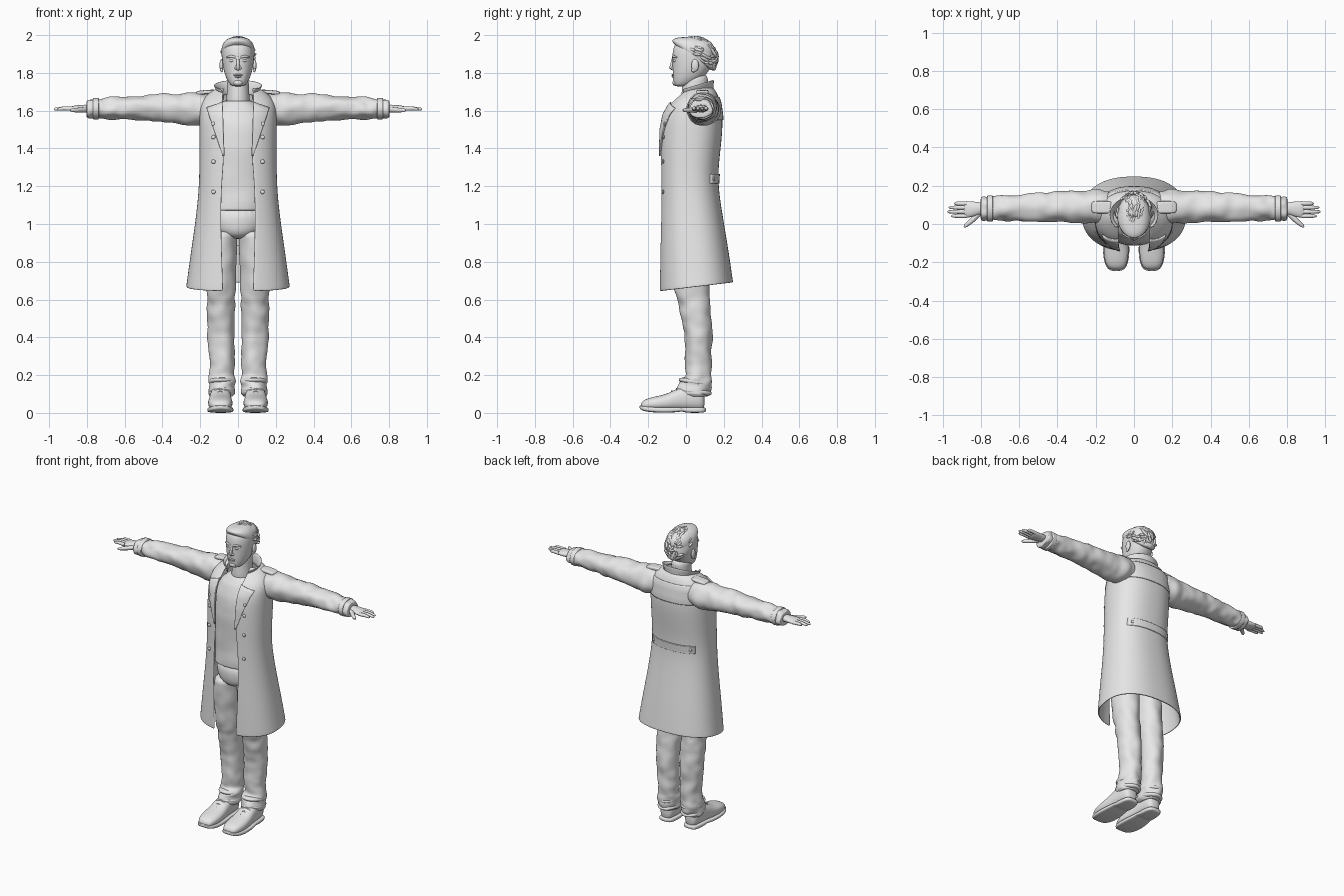
import bpy, bmesh, math, random
from mathutils import Vector, Matrix, noise

if "Cube" in bpy.data.objects:
    bpy.data.objects.remove(bpy.data.objects["Cube"])
random.seed(4)

grey = bpy.data.materials.new("light grey")
grey.use_nodes = True
grey.diffuse_color = (0.8, 0.8, 0.8, 1)
grey.node_tree.nodes["Principled BSDF"].inputs["Base Color"].default_value = grey.diffuse_color
ROUND = 0.85  # squareness of the coat's cross-section


def finish(name, data, mirror=False, shell=0, sub=0):
    """Make an object and give it material and modifiers."""
    ob = bpy.data.objects.new(name, data)
    bpy.context.collection.objects.link(ob)
    data.materials.append(grey)
    if mirror:
        ob.modifiers.new("mirror", "MIRROR")
    if shell:
        mod = ob.modifiers.new("shell", "SOLIDIFY")
        mod.thickness, mod.offset = shell, 0
    if sub:
        mod = ob.modifiers.new("smooth", "SUBSURF")
        mod.levels = mod.render_levels = sub
    return ob


def from_bmesh(name, bm, smooth=True, **kw):
    bmesh.ops.recalc_face_normals(bm, faces=bm.faces)
    for f in bm.faces:
        f.smooth = smooth
    me = bpy.data.meshes.new(name)
    bm.to_mesh(me)
    bm.free()
    return finish(name, me, **kw)


def loft(name, axis, sections, power=1, n=24, fold=0, sub=2, **kw):
    """Sections: position on axis, two extents, then optional front gap and tilt."""
    rows = [tuple(s) + (0,) * (7 - len(s)) for s in sections]
    if fold:  # denser rows to carry cloth folds
        rows = [tuple(p + (q - p) * k / 4 for p, q in zip(a, b))
                for a, b in zip(rows, rows[1:]) for k in range(4)] + [rows[-1]]
        sub = 1
    bm, rings = bmesh.new(), []
    is_open = rows[0][5] > 0
    for t, u0, u1, v0, v1, gap, tilt in rows:
        cu, cv, ru, rv = (u0 + u1) / 2, (v0 + v1) / 2, (u1 - u0) / 2, (v1 - v0) / 2
        start = math.asin((gap / ru) ** (1 / power)) if is_open else 0
        ring = []
        for i in range(n):
            a = start + (2 * math.pi - 2 * start) * i / (n - 1 if is_open else n)
            s, c = math.sin(a), math.cos(a)
            u = math.copysign(abs(s) ** power, s)
            v = -math.copysign(abs(c) ** power, c)
            if fold:
                d = noise.noise(Vector((u * 1.3, v * 1.3, t * 22))) * fold
                u, v = u * (1 + d / ru), v * (1 + d / rv)
            u, v = cu + ru * u, cv + rv * v
            w = t + tilt * (v - cv)
            co = {"x": (w, u, v), "y": (u, w, v), "z": (u, v, w)}[axis]
            ring.append(bm.verts.new(co))
        rings.append(ring)
    for a, b in zip(rings, rings[1:]):
        for i in range(n - 1 if is_open else n):
            j = (i + 1) % n
            bm.faces.new((a[i], a[j], b[j], b[i]))
    if not is_open:
        bm.faces.new(rings[0])
        bm.faces.new(rings[-1])
    return from_bmesh(name, bm, sub=sub, **kw)


def sym(*rows):
    """Sections symmetric in x: z, half width, front, back, gap, tilt."""
    return [(r[0], -r[1], r[1]) + tuple(r[2:]) for r in rows]


def rod(name, points, radii, mirror=True):
    cu = bpy.data.curves.new(name, "CURVE")
    cu.dimensions, cu.bevel_depth, cu.bevel_resolution, cu.use_fill_caps = "3D", 1, 3, True
    sp = cu.splines.new("POLY")
    sp.points.add(len(points) - 1)
    sp.use_smooth = True
    for p, co, r in zip(sp.points, points, radii):
        p.co, p.radius = (*co, 1), r
    return finish(name, cu, mirror)


def ball(name, centre, size, mirror=True):
    bm = bmesh.new()
    bmesh.ops.create_uvsphere(bm, u_segments=16, v_segments=10, radius=1,
                              matrix=Matrix.Translation(centre) @ Matrix.Diagonal((*size, 1)))
    return from_bmesh(name, bm, mirror=mirror)


# Long open coat
COAT = sym((.667, .27, -.14, .245, .078, .12), (.68, .268, -.14, .243, .078, .11),
           (.85, .245, -.14, .222, .085), (1.05, .215, -.137, .188, .09),
           (1.22, .2, -.135, .162, .085), (1.35, .2, -.137, .172, .072),
           (1.5, .2, -.135, .19, .075), (1.58, .2, -.12, .187, .08),
           (1.64, .195, -.085, .178, .08), (1.69, .155, -.025, .162, .08),
           (1.72, .1, 0, .14, .075))
loft("coat", "z", COAT, power=ROUND, n=40, shell=.01)


def coat_y(x, z, side=-1):
    """Depth of the coat surface, front (-1) or back (+1)."""
    for a, b in zip(COAT, COAT[1:]):
        if z <= b[0]:
            break
    k = (z - a[0]) / (b[0] - a[0])
    hw, y0, y1 = (a[i] + (b[i] - a[i]) * k for i in (2, 3, 4))
    s = min(1, abs(x) / hw) ** (1 / ROUND)
    return (y0 + y1) / 2 + side * (y1 - y0) / 2 * math.sqrt(1 - s * s) ** ROUND


def patch(name, corners, side=-1, lift=.009, n=14, mirror=False):
    """Cloth panel laid on the coat inside four (x, z) corners."""
    a, b, c, d = (Vector(p) for p in corners)
    bm, grid = bmesh.new(), []
    for i in range(n + 1):
        lo, hi = a.lerp(b, i / n), d.lerp(c, i / n)
        grid.append([lo.lerp(hi, j / n) for j in range(n + 1)])
    vs = [[bm.verts.new((p.x, coat_y(p.x, p.y, side) + side * lift, p.y)) for p in r] for r in grid]
    for i in range(n):
        for j in range(n):
            bm.faces.new((vs[i][j], vs[i + 1][j], vs[i + 1][j + 1], vs[i][j + 1]))
    return from_bmesh(name, bm, mirror=mirror, shell=.008)


def button(name, x, z, side=-1, mirror=True):
    y = coat_y(x, z, side) + side * .012
    ball(name, (x, y, z), (.011, .006, .011), mirror)


patch("lapel", [(.072, 1.36), (.08, 1.36), (.165, 1.615), (.082, 1.645)], mirror=True)
patch("back_yoke", [(-.185, 1.55), (.185, 1.55), (.15, 1.67), (-.15, 1.67)], 1, .006)
patch("back_belt", [(-.16, 1.215), (.16, 1.215), (.16, 1.265), (-.16, 1.265)], 1, .01)
button("belt_button", .135, 1.24, 1)
for z in (1.53, 1.46, 1.33, 1.17):
    button("coat_button", .13, z)
rod("coat_pocket", [(x, coat_y(x, z), z) for x, z in ((.176, 1.23), (.195, 1.165), (.207, 1.1))],
    (.005, .006, .005))
loft("collar", "z", sym((1.665, .098, -.035, .14, .075, .25), (1.70, .1, -.04, .14, .075, .28),
                        (1.735, .128, -.05, .145, .09, .3)), n=28, shell=.01)

# Sleeves, straps and shoulder tabs
loft("sleeve", "x", [(.12, .0, .17, 1.53, 1.69), (.2, 0, .18, 1.515, 1.695),
                     (.3, .003, .177, 1.53, 1.692), (.42, .01, .168, 1.543, 1.688),
                     (.52, .01, .163, 1.55, 1.682), (.65, .018, .15, 1.556, 1.672),
                     (.73, .02, .146, 1.558, 1.665), (.79, .018, .142, 1.56, 1.66),
                     (.802, .022, .138, 1.564, 1.656)], fold=.014, mirror=True)
loft("cuff_strap", "x", [(x, .012, .15, 1.553, 1.668) for x in (.735, .74, .765, .77)], mirror=True)
loft("shoulder_tab", "x", [(.115, .06, .115, 1.69, 1.71), (.13, .055, .12, 1.69, 1.712),
                           (.2, .055, .12, 1.685, 1.708), (.225, .06, .115, 1.68, 1.70)],
     power=.5, mirror=True)

# Hands
loft("palm", "x", [(.78, .055, .11, 1.59, 1.632), (.82, .045, .115, 1.59, 1.632),
                   (.86, .033, .12, 1.592, 1.628), (.893, .033, .118, 1.598, 1.622)], mirror=True)
for y, tip in ((.042, .955), (.064, .975), (.086, .968), (.107, .94)):
    rod("finger", [(.875, y, 1.61), (.925, y, 1.612), (tip - .008, y, 1.608), (tip, y, 1.607)],
        (.012, .0105, .008, .003))
rod("thumb", [(.81, .055, 1.605), (.845, .02, 1.603), (.878, -.008, 1.602), (.888, -.016, 1.602)],
    (.015, .013, .01, .004))

# Shirt and trousers
loft("shirt", "z", sym((1.07, .15, -.112, .13), (1.085, .152, -.114, .13), (1.2, .15, -.108, .125),
                       (1.4, .16, -.115, .14), (1.53, .165, -.1, .15), (1.61, .13, -.065, .14),
                       (1.655, .08, -.03, .12)), power=.9, fold=.004)
loft("shirt_neckband", "z", sym((1.635, .078, -.052, .12, 0, .25), (1.645, .078, -.05, .12, 0, .25),
                                (1.655, .068, -.04, .115, 0, .25)))
loft("trouser_hips", "z", sym((.92, .05, -.06, .08), (.95, .12, -.095, .12), (1.0, .15, -.103, .13),
                              (1.1, .15, -.1, .125)))
loft("trouser_leg", "z", [(.085, .03, .145, -.025, .11), (.1, .02, .158, -.04, .122),
                          (.13, .018, .155, -.045, .138), (.165, .01, .155, -.035, .138),
                          (.2, .016, .15, -.005, .132), (.3, .015, .155, -.003, .137),
                          (.42, .017, .162, -.008, .14), (.55, .016, .165, -.035, .135),
                          (.65, .014, .168, -.06, .122), (.8, .006, .17, -.08, .122),
                          (.97, .004, .155, -.095, .125)], fold=.012, mirror=True)
for z, low in ((.115, -.045), (.165, -.035)):
    loft("trouser_fold", "z", [(z - .02, .02, .15, low + .01, .125, 0, -.1),
                               (z, .012, .16, low - .012, .143, 0, -.15),
                               (z + .018, .02, .15, low + .01, .128, 0, -.1)], mirror=True)

# Boots
loft("boot", "y", [(-.24, .065, .12, .02, .05), (-.222, .04, .145, .015, .072),
                   (-.16, .027, .16, .012, .088), (-.1, .03, .158, .012, .1),
                   (-.05, .035, .152, .012, .128), (0, .038, .147, .012, .15),
                   (.07, .04, .142, .012, .15), (.1, .058, .125, .015, .12)], power=.85, mirror=True)
loft("boot_sole", "y", [(-.247, .065, .12, .022, .042), (-.225, .035, .15, .008, .036),
                        (-.15, .02, .166, 0, .03), (-.05, .03, .158, .002, .03),
                        (-.02, .035, .15, .01, .03), (-.005, .035, .148, 0, .03),
                        (.08, .037, .145, 0, .03), (.108, .06, .125, .004, .03)],
     power=.5, mirror=True)
for y, z in ((-.1, .1), (-.075, .114), (-.05, .128)):
    rod("boot_lace", [(.062, y, z - .01), (.093, y, z + .001), (.125, y, z - .01)], (.004,) * 3)

# Neck and head
loft("neck", "z", sym((1.6, .07, -.03, .12), (1.68, .06, -.025, .115), (1.74, .057, -.02, .115),
                      (1.8, .058, -.01, .12)))
loft("head", "z", sym((1.728, .025, -.058, .0), (1.738, .044, -.066, .04), (1.78, .068, -.07, .1),
                      (1.83, .08, -.071, .135), (1.88, .086, -.074, .153), (1.93, .087, -.07, .157),
                      (1.965, .075, -.05, .135), (1.985, .035, -.01, .09)), power=.93)
rod("nose", [(0, -.066, 1.885), (0, -.074, 1.85), (0, -.08, 1.828), (0, -.068, 1.818)],
    (.007, .008, .011, .008), False)
ball("nostril", (.011, -.072, 1.824), (.008, .009, .007))
ball("eye", (.032, -.058, 1.865), (.014, .011, .008))
rod("brow", [(.012, -.069, 1.882), (.035, -.066, 1.888), (.06, -.05, 1.882)], (.006, .007, .004))
ball("upper_lip", (0, -.068, 1.789), (.024, .009, .005), False)
ball("lower_lip", (0, -.067, 1.78), (.02, .009, .006), False)
ball("chin", (0, -.058, 1.748), (.024, .014, .016), False)
ball("ear", (.088, .048, 1.84), (.01, .02, .033))
ball("ear_lobe", (.086, .04, 1.815), (.008, .012, .012))

# Swept hair with loose locks
loft("hair", "z", sym((1.865, .088, -.068, .162, 0, -.75), (1.91, .091, -.075, .166, 0, -.5),
                      (1.95, .085, -.073, .154, 0, -.25), (1.98, .06, -.045, .12, 0, -.1),
                      (1.99, .025, 0, .075)), n=20)
bm = bmesh.new()
for k in range(150):
    a, e = random.uniform(0, 2 * math.pi), random.uniform(-.35, 1.45)
    nrm = Vector((math.cos(a) * math.cos(e), math.sin(a) * math.cos(e), math.sin(e)))
    p = Vector((0, .045, 1.88)) + Vector((nrm.x * .09, nrm.y * .12, nrm.z * .107))
    if p.z < 1.90 - .75 * (p.y - .045) or (p.y < -.02 and p.z < 1.95):
        continue
    flow = Vector((random.uniform(-.5, .5), 1, random.uniform(-.7, .1)))
    flow -= nrm * flow.dot(nrm)
    side = nrm.cross(flow).normalized()
    turn = Matrix((flow.normalized(), side, nrm)).transposed().to_4x4()
    size = Matrix.Diagonal((random.uniform(.018, .03), .008, .009, 1))
    bmesh.ops.create_uvsphere(bm, u_segments=10, v_segments=6, radius=1,
                              matrix=Matrix.Translation(p) @ turn @ size)
from_bmesh("hair_locks", bm)
